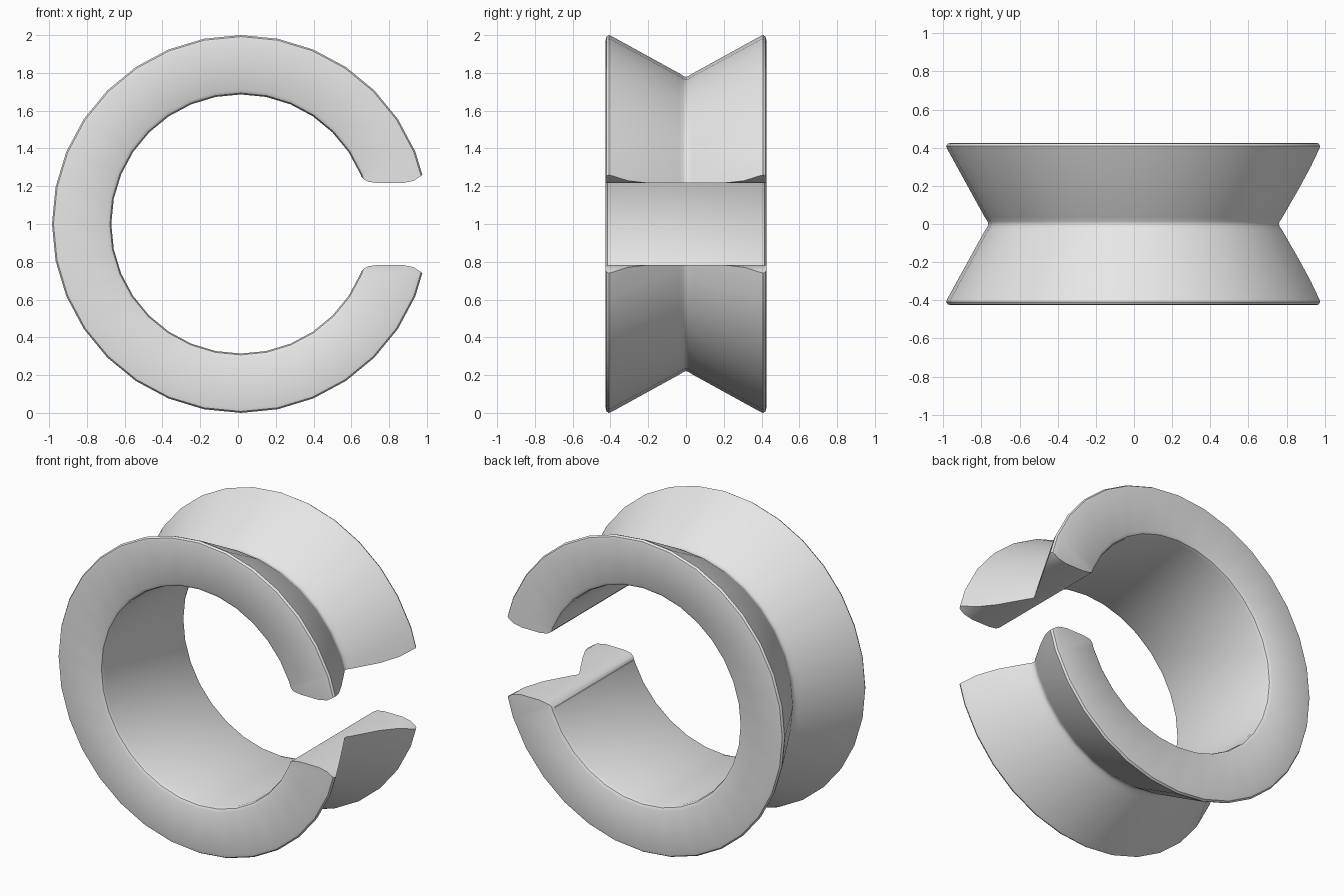
import bpy, bmesh, math

if "Cube" in bpy.data.objects:
    bpy.data.objects.remove(bpy.data.objects["Cube"])

SEG = 32
CX, CZ = 0.015, 1.0

# grey material
grey = bpy.data.materials.new("plain grey")
grey.diffuse_color = (0.8, 0.8, 0.8, 1)
grey.use_nodes = True
grey.node_tree.nodes["Principled BSDF"].inputs["Base Color"].default_value = grey.diffuse_color


def make_object(name, bm):
    bmesh.ops.recalc_face_normals(bm, faces=bm.faces[:])
    me = bpy.data.meshes.new(name)
    bm.to_mesh(me)
    bm.free()
    ob = bpy.data.objects.new(name, me)
    bpy.context.collection.objects.link(ob)
    me.materials.append(grey)
    return ob


# half section (radius, y): bore, rounded rim, then down into the V groove
half = [(0.686, 0.395), (0.693, 0.415), (0.71, 0.425), (0.975, 0.425),
        (0.992, 0.421), (1.0, 0.408), (0.993, 0.391),
        (0.797, 0.035), (0.783, 0.014)]
section = half + [(0.779, 0.0)] + [(r, -y) for r, y in reversed(half)]

# grooved ring, revolved around y
bm = bmesh.new()
rings = []
for i in range(SEG):
    a = 2 * math.pi * i / SEG
    rings.append([bm.verts.new((CX + r * math.cos(a), y, CZ + r * math.sin(a)))
                  for r, y in section])
n = len(section)
for i in range(SEG):
    p, q = rings[i], rings[(i + 1) % SEG]
    for j in range(n):
        k = (j + 1) % n
        bm.faces.new((p[j], p[k], q[k], q[j]))
ring = make_object("grooved_open_ring", bm)

# cutter for the gap, with rounded end lips
lip = [(0.5, 0.28), (0.655, 0.25), (0.669, 0.234), (0.69, 0.224), (0.74, 0.216),
       (0.87, 0.216), (0.93, 0.229), (0.98, 0.262), (1.1, 0.34)]
outline = lip + [(x, -z) for x, z in reversed(lip)]
bm = bmesh.new()
front = [bm.verts.new((x, -0.6, CZ + z)) for x, z in outline]
back = [bm.verts.new((x, 0.6, CZ + z)) for x, z in outline]
bm.faces.new(front)
bm.faces.new(back[::-1])
for j in range(len(outline)):
    k = (j + 1) % len(outline)
    bm.faces.new((front[j], back[j], back[k], front[k]))
cutter = make_object("gap_cutter", bm)
cutter.hide_render = True

# cut the gap
mod = ring.modifiers.new("gap", 'BOOLEAN')
mod.operation = 'DIFFERENCE'
mod.solver = 'EXACT'
mod.object = cutter
bpy.context.view_layer.objects.active = ring
ring.select_set(True)
bpy.ops.object.modifier_apply(modifier=mod.name)
bpy.data.objects.remove(cutter, do_unlink=True)
bpy.ops.object.shade_smooth_by_angle(angle=math.radians(35))
